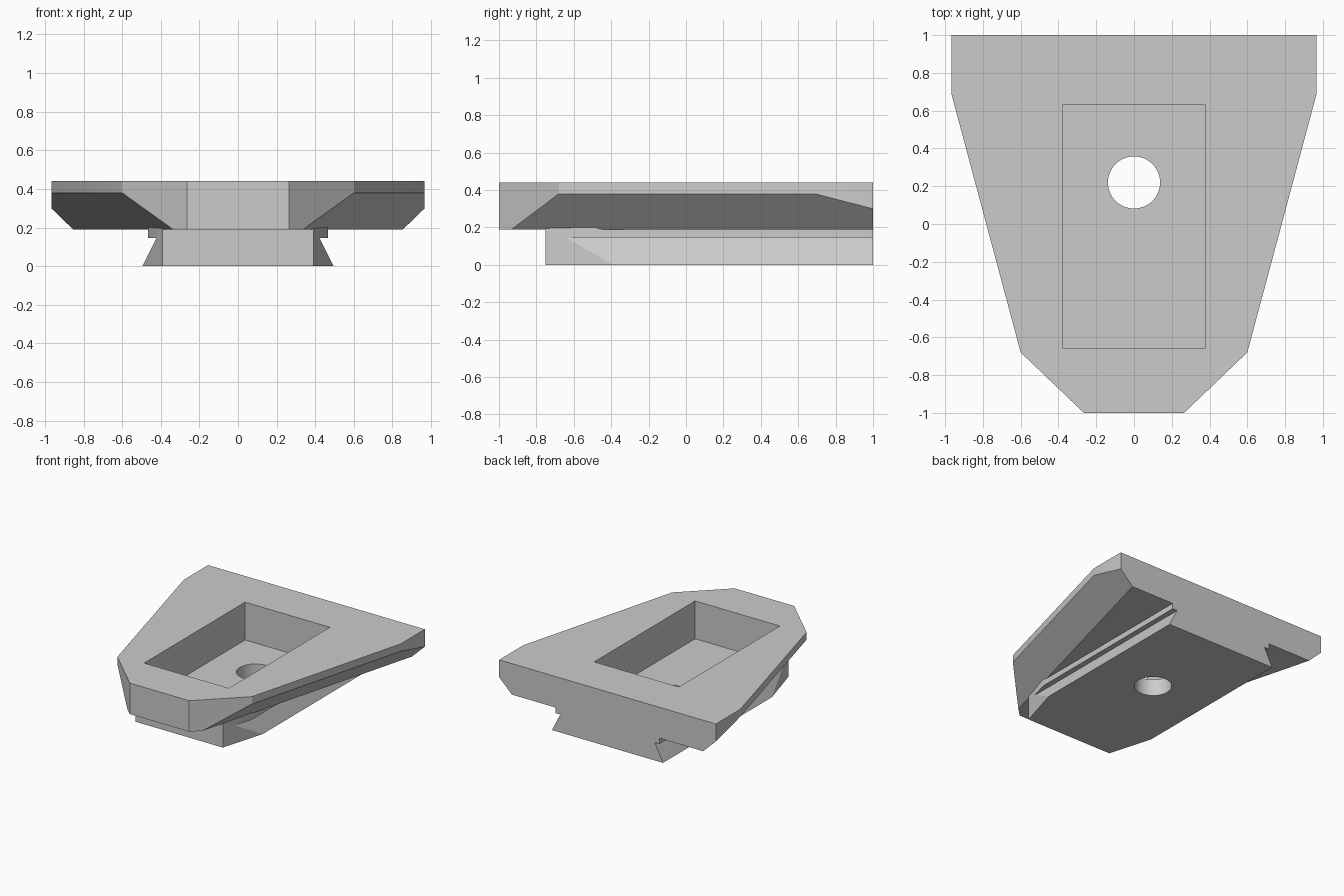
import bpy, bmesh
from mathutils import Vector, Matrix

if "Cube" in bpy.data.objects:
    bpy.data.objects.remove(bpy.data.objects["Cube"])

grey = bpy.data.materials.new("light grey")
grey.use_nodes = True
grey.diffuse_color = (0.6, 0.6, 0.6, 1)
grey.node_tree.nodes["Principled BSDF"].inputs["Base Color"].default_value = (0.6, 0.6, 0.6, 1)


def finish(bm, name):
    bmesh.ops.recalc_face_normals(bm, faces=bm.faces)
    mesh = bpy.data.meshes.new(name)
    bm.to_mesh(mesh)
    bm.free()
    mesh.materials.append(grey)
    obj = bpy.data.objects.new(name, mesh)
    bpy.context.collection.objects.link(obj)
    return obj


def prism(half, to_3d, depth):
    """Extrude a half outline, mirrored in x, along depth."""
    outline = half + [(-x, v) for x, v in reversed(half)]
    bm = bmesh.new()
    face = bm.faces.new([bm.verts.new(to_3d(x, v)) for x, v in outline])
    new = bmesh.ops.extrude_face_region(bm, geom=[face])["geom"]
    moved = [g for g in new if isinstance(g, bmesh.types.BMVert)]
    bmesh.ops.translate(bm, verts=moved, vec=depth)
    bmesh.ops.recalc_face_normals(bm, faces=bm.faces)
    return bm


def trim_both_sides(bm, point, normal):
    """Slice off everything beyond a plane and its mirror image."""
    for side in (1, -1):
        flip = Vector((side, 1, 1))
        bmesh.ops.bisect_plane(bm, geom=bm.verts[:] + bm.edges[:] + bm.faces[:],
                               plane_co=Vector(point) * flip,
                               plane_no=Vector(normal) * flip, clear_outer=True)
        bmesh.ops.holes_fill(bm, edges=[e for e in bm.edges if e.is_boundary])


# Tapered plate with 45 degree bevels under its long sides
BOTTOM, TOP, BEVEL = 0.19, 0.44, 0.38
wide, narrow = (0.967, 0.69), (0.6, -0.68)
bm = prism([(0.265, -1), narrow, wide, (0.967, 1)],
           lambda x, y: (x, y, BOTTOM), (0, 0, TOP - BOTTOM))
outward = Vector((wide[1] - narrow[1], narrow[0] - wide[0], 0)).normalized()
trim_both_sides(bm, (*narrow, BEVEL), outward - Vector((0, 0, 1)))
plate = finish(bm, "mounting_plate")

# Dovetail rail, reaching up into the plate, with angled front corners
bm = prism([(0.495, 0), (0.422, 0.145), (0.465, 0.145), (0.465, 0.25)],
           lambda x, z: (x, -0.75, z), (0, 1.75, 0))
trim_both_sides(bm, (0.39, -0.75, 0), (0.36, -0.105, 0))
rail = finish(bm, "dovetail_rail")

# Rectangular pocket
bm = bmesh.new()
bmesh.ops.create_cube(bm, size=1, matrix=Matrix.Translation((0, -0.013, 0.385))
                      @ Matrix.Diagonal((0.756, 1.286, 0.5, 1)))
pocket = finish(bm, "pocket_cutter")

# Round hole through the pocket floor
bm = bmesh.new()
bmesh.ops.create_cone(bm, cap_ends=True, segments=64, radius1=0.138, radius2=0.138,
                      depth=0.6, matrix=Matrix.Translation((0, 0.22, 0.1)))
hole = finish(bm, "hole_cutter")

# Join the parts into one solid and cut the openings
for tool, operation in ((rail, "UNION"), (pocket, "DIFFERENCE"), (hole, "DIFFERENCE")):
    mod = plate.modifiers.new(tool.name, "BOOLEAN")
    mod.operation = operation
    mod.solver = "EXACT"
    mod.object = tool
    tool.hide_render = True

bpy.context.view_layer.update()
solid = bpy.data.meshes.new_from_object(
    plate.evaluated_get(bpy.context.evaluated_depsgraph_get()))
plate.modifiers.clear()
plate.data = solid
solid.materials.clear()
solid.materials.append(grey)
for face in solid.polygons:
    face.material_index = 0
for tool in (rail, pocket, hole):
    bpy.data.objects.remove(tool)

bpy.ops.object.select_all(action="DESELECT")
plate.select_set(True)
bpy.context.view_layer.objects.active = plate
bpy.ops.object.shade_smooth_by_angle()
